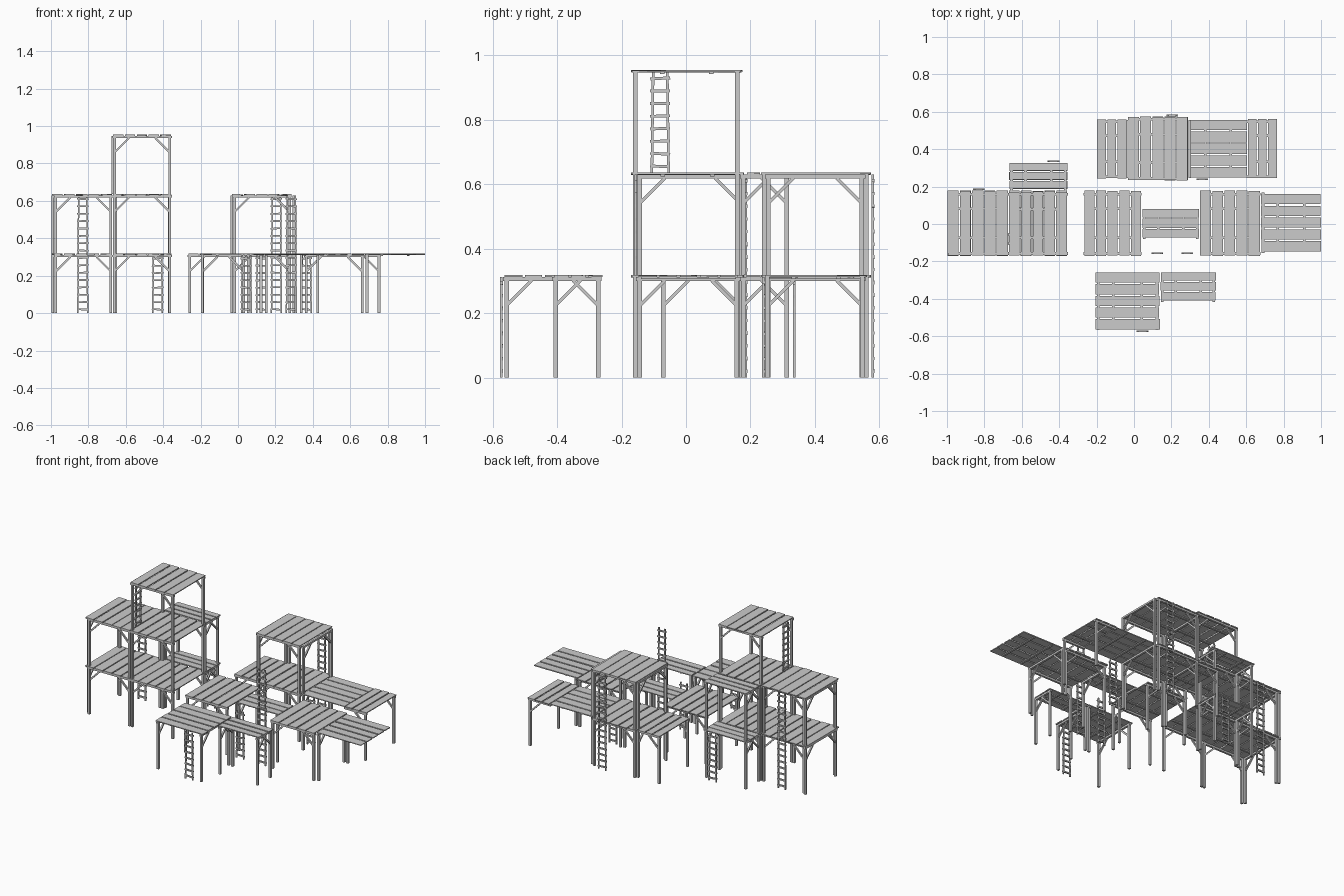
import bpy, bmesh, math, random
from mathutils import Matrix, Vector

if "Cube" in bpy.data.objects:
    bpy.data.objects.remove(bpy.data.objects["Cube"])

random.seed(4)
L = 0.318      # storey height
PT = 0.006     # plank thickness
P = 0.014      # post thickness


def finish(bm, name):
    me = bpy.data.meshes.new(name)
    bm.to_mesh(me)
    bm.free()
    ob = bpy.data.objects.new(name, me)
    bpy.context.collection.objects.link(ob)


def box(bm, c, s, rot=None):
    m = Matrix.Translation(c) @ (rot or Matrix()) @ Matrix.Diagonal((*s, 1))
    return bmesh.ops.create_cube(bm, size=1, matrix=m)["verts"]


def bar(bm, a, b, w, h):
    # square timber between two points
    a, b = Vector(a), Vector(b)
    d = b - a
    box(bm, (a + b) / 2, (w, h, d.length), d.to_track_quat('Z', 'Y').to_matrix().to_4x4())


# Planked deck with two battens below; axis = plank direction
def deck(name, x0, x1, y0, y1, level, axis):
    bm = bmesh.new()
    z = level * L
    u0, u1, v0, v1 = (x0, x1, y0, y1) if axis == 'x' else (y0, y1, x0, x1)
    put = (lambda u, v, w: (u, v, w)) if axis == 'x' else (lambda u, v, w: (v, u, w))
    n = max(3, round((v1 - v0) / 0.064))
    step = (v1 - v0) / n
    for i in range(n):
        g = random.uniform(0.004, 0.010)
        a, b = u0 + random.uniform(0, .004), u1 - random.uniform(0, .004)
        vs = box(bm, put((a + b) / 2, v0 + (i + .5) * step, z - PT / 2),
                 put(b - a, step - g, PT))
        for v in vs:
            v.co.z += random.uniform(-.001, .0006)
    mid = (u0 + u1) / 2
    off = (u1 - u0) * 0.22
    for u in (mid - off, mid + off):
        box(bm, put(u, (v0 + v1) / 2, z - PT - .003), put(.014, v1 - v0 - .02, .006))
    finish(bm, name)


# Beam along an axis at a fixed cross position, with posts and knee braces
def frame(name, axis, fixed, a, b, level, posts=(1, 1)):
    bm = bmesh.new()
    put = (lambda u, w: Vector((u, fixed, w))) if axis == 'x' else (lambda u, w: Vector((fixed, u, w)))
    z, zb = level * L, (level - 1) * L
    top = z - PT
    size = (b - a + .022, P, .012) if axis == 'x' else (P, b - a + .022, .012)
    box(bm, put((a + b) / 2, top - .006), size)
    for u, s, on in ((a, 1, posts[0]), (b, -1, posts[1])):
        if on:
            box(bm, put(u, (zb + top - .01) / 2), (P, P, top - .01 - zb))
            bar(bm, put(u + s * .004, top - .085), put(u + s * .078, top - .011), .010, .010)
    finish(bm, name)


# Ladder; across = axis of the rungs
def ladder(name, x, y, z0, z1, across):
    bm = bmesh.new()
    put = (lambda u, w: (x + u, y, w)) if across == 'x' else (lambda u, w: (x, y + u, w))
    z0, z1 = z0 * L, z1 * L - .006
    for s in (-1, 1):
        bar(bm, put(s * .026, z0), put(s * .022, z1), .008, .008)
    n = round((z1 - z0) / .04)
    for i in range(n):
        w = z0 + (i + .5) * (z1 - z0) / n
        t = random.uniform(-.002, .002)
        out = .003
        a, b = Vector(put(-.031, w + t)), Vector(put(.031, w - t))
        bar(bm, a, b, .009, .009)
    finish(bm, name)


# Left platform: two bays, two storeys, plus a third storey on the right bay
for lv in (1, 2):
    deck(f"left_deck_{lv}", -1.0, -.672, -.171, .18, lv, 'y')
    deck(f"left_inner_deck_{lv}", -.672, -.355, -.171, .18, lv, 'y')
    for y in (-.158, .159):
        frame(f"left_frame_{lv}", 'x', y, -.974, -.68, lv)
        frame(f"left_inner_frame_{lv}", 'x', y, -.66, -.365, lv)
    frame(f"left_end_frame_{lv}", 'y', -.99, -.144, .168, lv)
    # narrow rear balcony
    deck(f"rear_balcony_{lv}", -.668, -.355, .185, .33, lv, 'x')
    for x in (-.655, -.368):
        frame(f"balcony_frame_{lv}", 'y', x, .178, .312, lv)
deck("left_top_deck", -.672, -.355, -.171, .175, 3, 'y')
for y in (-.158, .159):
    frame("left_top_frame", 'x', y, -.66, -.365, 3)

# Middle platforms and the bridge between them
deck("middle_deck", -.27, .042, -.171, .18, 1, 'y')
deck("right_deck", .35, .675, -.171, .18, 1, 'y')
for y in (-.158, .159):
    frame("middle_frame", 'x', y, -.258, .03, 1)
    frame("right_frame", 'x', y, .365, .664, 1)
deck("bridge_deck", .044, .348, -.077, .085, 1, 'x')
for x in (.055, .338):
    frame("bridge_frame", 'y', x, -.07, .07, 1, (1, 0))

# Cantilevered right deck
deck("overhang_deck", .678, 1.0, -.15, .165, 1, 'x')
frame("overhang_frame", 'y', .69, -.144, .158, 1)

# Rear tower with side decks
for lv in (1, 2):
    deck(f"tower_deck_{lv}", -.035, .29, .233, .575, lv, 'y')
    for y in (.243, .560):
        frame(f"tower_frame_{lv}", 'x', y, -.018, .276, lv)
    for x in (-.034, .298):
        frame(f"tower_end_frame_{lv}", 'y', x, .256, .546, lv)
deck("rear_left_deck", -.2, -.037, .243, .562, 1, 'y')
deck("rear_right_deck", .293, .605, .245, .56, 1, 'x')
deck("rear_far_deck", .605, .768, .245, .562, 1, 'y')
for y in (.252, .547):
    frame("rear_left_frame", 'x', y, -.188, -.045, 1, (1, 0))
    frame("rear_far_frame", 'x', y, .612, .754, 1, (0, 1))

# Front platform with narrow walkway
deck("front_deck", -.208, .138, -.567, -.255, 1, 'x')
for x in (-.192, .123):
    frame("front_frame", 'y', x, -.557, -.273, 1)
deck("front_walkway", .14, .44, -.412, -.255, 1, 'x')
for x in (.152, .426):
    frame("walkway_frame", 'y', x, -.405, -.273, 1)

# Ladders: x, y, storey from, storey to, rung axis
for x, y, a, b, ax in ((-.83, .186, 0, 2, 'x'), (-.43, .336, 0, 1, 'x'),
                       (-.672, -.08, 2, 3, 'y'), (.045, -.573, 0, 1, 'x'),
                       (.125, -.156, 0, 1, 'x'), (.285, -.156, 0, 2, 'x'),
                       (.205, .580, 0, 2, 'x'), (.365, .240, 0, 1, 'x')):
    ladder("ladder", x, y, a, b, ax)
